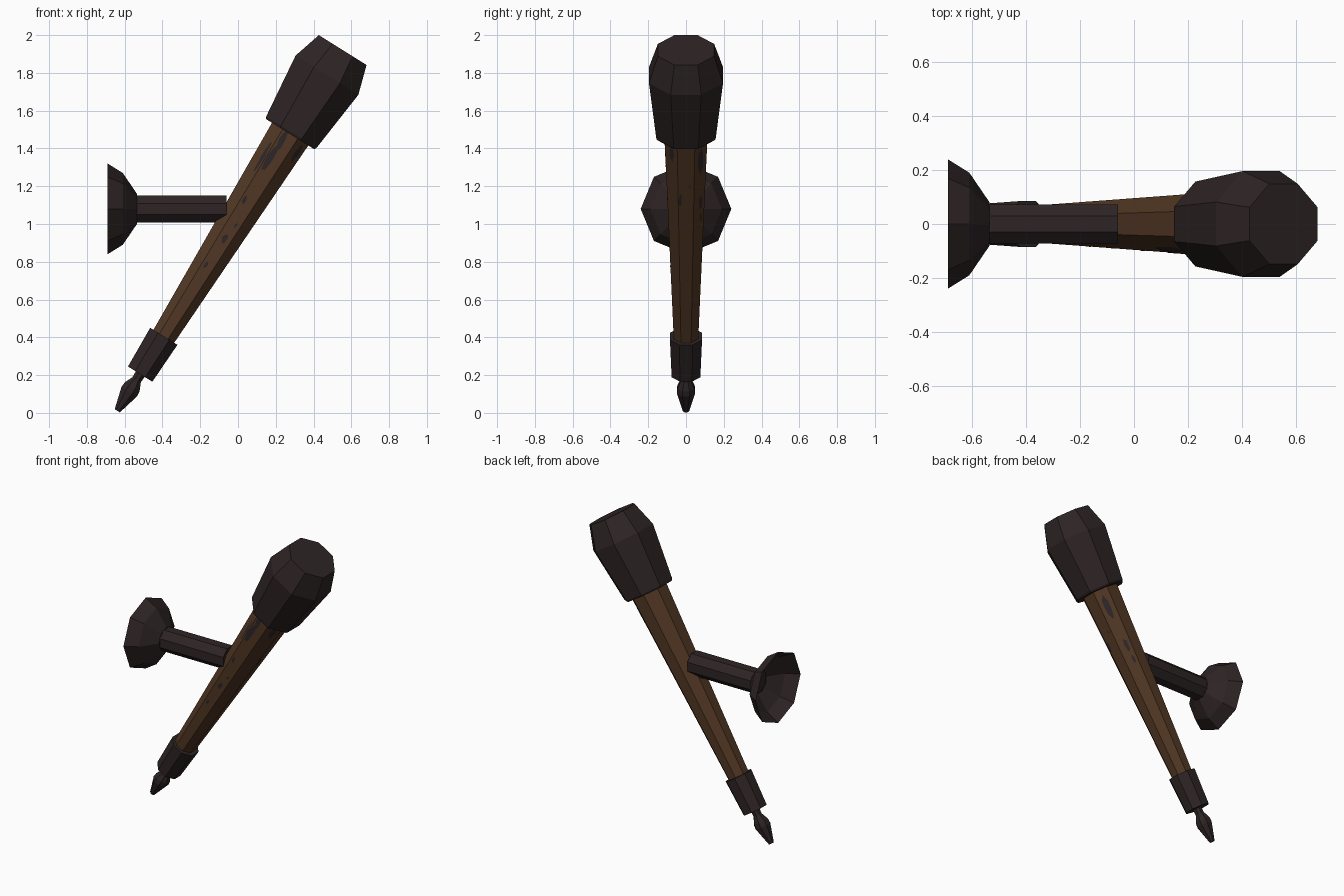
import bpy, bmesh, math, random
from mathutils import Matrix, Vector

if "Cube" in bpy.data.objects:
    bpy.data.objects.remove(bpy.data.objects["Cube"])

random.seed(4)
TILT = Matrix.Translation((0.02, 0, 1.066)) @ Matrix.Rotation(math.radians(32), 4, 'Y')
WALL = Matrix.Translation((0, 0, 1.08)) @ Matrix.Rotation(math.radians(90), 4, 'Y')
FLAT = math.cos(math.pi / 8)          # flat-to-flat radius of an octagon


def material(name, rgb):
    m = bpy.data.materials.new(name)
    m.diffuse_color = (*rgb, 1)
    m.use_nodes = True
    m.node_tree.nodes["Principled BSDF"].inputs["Base Color"].default_value = m.diffuse_color
    return m


metal = material("dark_iron", (0.027, 0.0175, 0.018))
wood = material("brown_wood", (0.084, 0.038, 0.0175))
scorch = material("scorched_spots", (0.027, 0.020, 0.023))


def finish(name, bm, mat, matrix):
    me = bpy.data.meshes.new(name)
    bm.to_mesh(me)
    bm.free()
    me.transform(matrix)
    me.materials.append(mat)
    ob = bpy.data.objects.new(name, me)
    bpy.context.collection.objects.link(ob)
    return ob


def octagon_part(name, profile, mat, matrix, flats=True, cap_start=True):
    """Eight-sided turned part; profile holds (position along axis, radius)."""
    bm = bmesh.new()
    rings = []
    for s, r in profile:
        r, turn = (r / FLAT, 0.5) if flats else (r, 0)
        rings.append([bm.verts.new((r * math.cos((k + turn) * math.pi / 4),
                                    r * math.sin((k + turn) * math.pi / 4), s))
                      for k in range(8)])
    for a, b in zip(rings, rings[1:]):
        for k in range(8):
            j = (k + 1) % 8
            bm.faces.new((a[k], a[j], b[j], b[k]))
    if cap_start:
        bm.faces.new(rings[0][::-1])
    bm.faces.new(rings[-1])
    return finish(name, bm, mat, matrix)


# Torch, built along its tilted axis
S0, R0, S1, R1 = -0.80, 0.064, 0.50, 0.114
octagon_part("shaft", [(S0, R0), (S1, R1)], wood, TILT)
octagon_part("head", [(0.483, 0.150), (0.495, 0.157), (0.851, 0.196), (1.008, 0.149)], metal, TILT)
octagon_part("collar", [(-1.015, 0.076), (-0.779, 0.085)], metal, TILT)
octagon_part("spike", [(-1.244, 0.016), (-1.125, 0.048), (-1.095, 0.046),
                       (-1.05, 0.026), (-1.0, 0.028)], metal, TILT)

# Wall bracket: rod and hollow flared plate
octagon_part("bracket_rod", [(-0.55, 0.072), (-0.06, 0.072)], metal, WALL)
octagon_part("wall_plate", [(-0.69, 0.24), (-0.61, 0.19), (-0.535, 0.08)], metal, WALL,
             flats=False, cap_start=False)

# Scorched spots: thin ragged plates lying on the shaft's flat sides
# (side angle, position along shaft, sideways offset, length, width)
spots = [(-90, 0.33, -0.021, 0.20, 0.036), (-90, 0.43, -0.018, 0.12, 0.034),
         (-135, 0.31, 0.024, 0.18, 0.03), (-45, 0.41, 0.005, 0.11, 0.035),
         (-90, -0.17, 0.0, 0.06, 0.03), (-90, -0.34, -0.012, 0.04, 0.02),
         (-90, 0.06, -0.02, 0.05, 0.02), (-90, -0.08, 0.012, 0.03, 0.015),
         (0, 0.13, -0.03, 0.09, 0.02), (0, 0.22, 0.02, 0.025, 0.012),
         (45, 0.36, 0.0, 0.20, 0.04), (45, 0.10, 0.01, 0.09, 0.025),
         (45, 0.0, 0.015, 0.05, 0.02)]
bm = bmesh.new()
for ang, s, off, length, width in spots:
    a = math.radians(ang)
    n = Vector((math.cos(a), math.sin(a), 0))
    t = Vector((-math.sin(a), math.cos(a), 0))
    loop = []
    for k in range(12):
        w = k * math.pi / 6
        j = random.uniform(0.7, 1.15)
        z = s + j * math.sin(w) * length / 2
        u = off + j * math.cos(w) * width / 2
        r = R0 + (R1 - R0) * (z - S0) / (S1 - S0)
        u = max(-0.41 * r, min(0.41 * r, u))
        loop.append(bm.verts.new(n * (r + 0.002) + t * u + Vector((0, 0, z))))
    bm.faces.new(loop)
finish("scorch_spots", bm, scorch, TILT)
